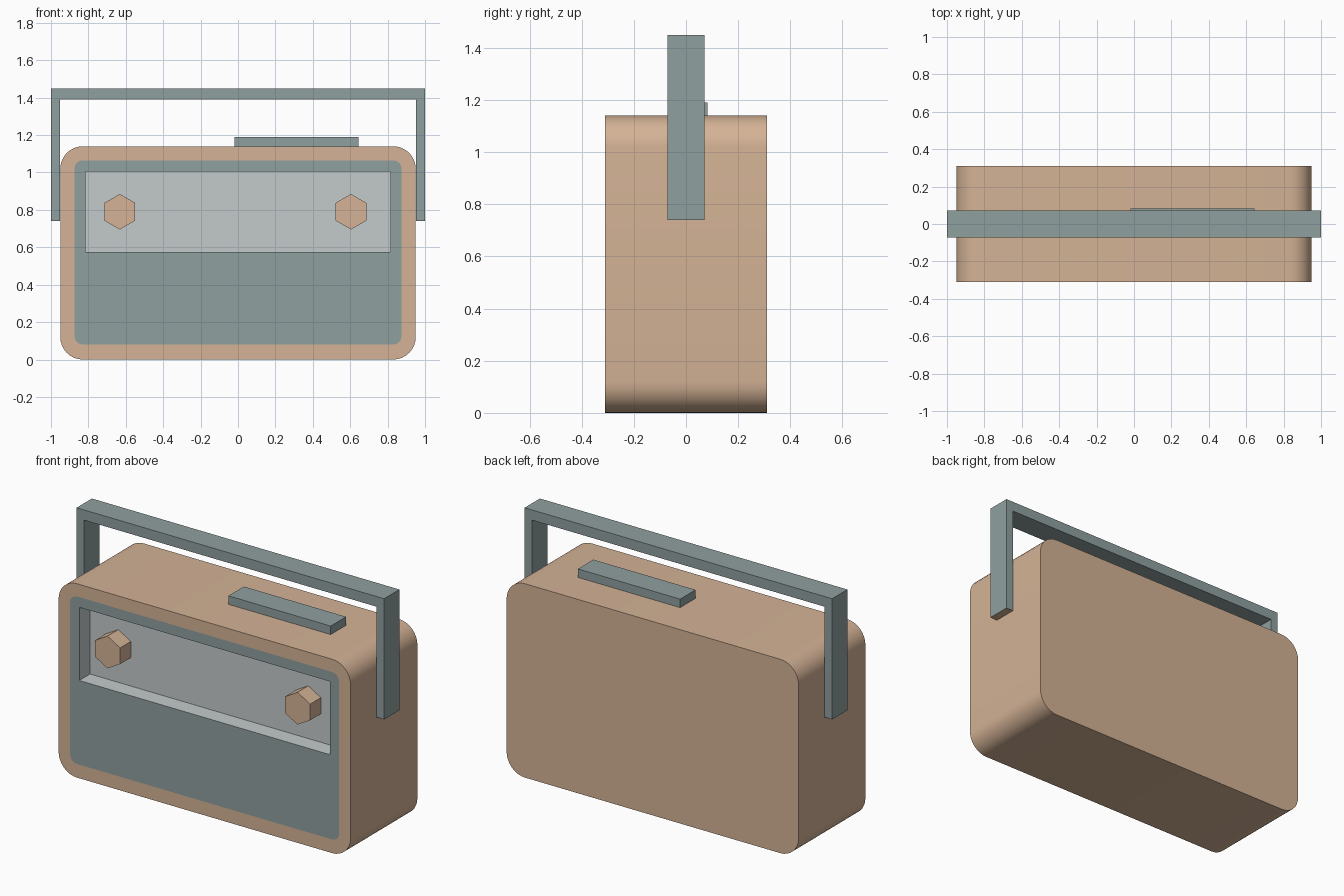
import bpy, bmesh
from math import sin, cos, pi, radians

if "Cube" in bpy.data.objects:
    bpy.data.objects.remove(bpy.data.objects["Cube"])


def material(name, rgb):
    m = bpy.data.materials.new(name)
    m.diffuse_color = (*rgb, 1)
    m.use_nodes = True
    m.node_tree.nodes["Principled BSDF"].inputs["Base Color"].default_value = m.diffuse_color
    return m


TAN = material("tan", (0.66, 0.45, 0.305))
GREY = material("grey_green", (0.28, 0.35, 0.35))
PALE = material("pale_grey", (0.55, 0.59, 0.60))


def rounded_rect(x0, x1, z0, z1, r=0, n=8):
    if r == 0:
        return [(x0, z0), (x1, z0), (x1, z1), (x0, z1)]
    pts = []
    corners = [(x1 - r, z1 - r), (x0 + r, z1 - r), (x0 + r, z0 + r), (x1 - r, z0 + r)]
    for q, (cx, cz) in enumerate(corners):
        for i in range(n + 1):
            a = (q + i / n) * pi / 2
            pts.append((cx + r * cos(a), cz + r * sin(a)))
    return pts


def prism(name, points, y0, y1, *mats):
    """Extrude an x-z outline from y0 to y1."""
    bm = bmesh.new()
    face = bm.faces.new([bm.verts.new((x, y0, z)) for x, z in points])
    new = bmesh.ops.extrude_face_region(bm, geom=[face], use_keep_orig=True)["geom"]
    for v in new:
        if isinstance(v, bmesh.types.BMVert):
            v.co.y = y1
    bmesh.ops.recalc_face_normals(bm, faces=bm.faces)
    mesh = bpy.data.meshes.new(name)
    bm.to_mesh(mesh)
    bm.free()
    ob = bpy.data.objects.new(name, mesh)
    bpy.context.collection.objects.link(ob)
    for m in mats:
        mesh.materials.append(m)
    return ob


def activate(ob):
    bpy.ops.object.select_all(action='DESELECT')
    ob.select_set(True)
    bpy.context.view_layer.objects.active = ob


def carve(ob, points, y0, y1):
    cutter = prism("cutter", points, y0, y1)
    cutter.hide_render = True
    mod = ob.modifiers.new("carve", 'BOOLEAN')
    mod.operation = 'DIFFERENCE'
    mod.solver = 'EXACT'
    mod.object = cutter
    activate(ob)
    bpy.ops.object.modifier_apply(modifier=mod.name)
    bpy.data.objects.remove(cutter)


def smooth(ob):
    activate(ob)
    bpy.ops.object.shade_smooth_by_angle(angle=radians(30))


FRONT = -0.31

# Rounded case with a pocket for the front panel
case = prism("case", rounded_rect(-0.95, 0.95, 0, 1.14, 0.12), FRONT, 0.31, TAN)
panel_shape = rounded_rect(-0.875, 0.875, 0.08, 1.065, 0.045, 4)
carve(case, panel_shape, FRONT - 0.1, FRONT + 0.15)
smooth(case)

# Flush front panel with a pale sunken dial window
panel = prism("front_panel", panel_shape, FRONT, FRONT + 0.15, GREY, PALE)
carve(panel, rounded_rect(-0.815, 0.815, 0.575, 1.005), FRONT - 0.1, FRONT + 0.1)
for p in panel.data.polygons:
    c = p.center
    in_window = abs(c.x) < 0.82 and 0.57 < c.z < 1.01
    p.material_index = int(in_window and FRONT + 0.01 < c.y < FRONT + 0.12)
smooth(panel)

# Hexagonal knobs standing in the window
for side, x in (("left", -0.632), ("right", 0.604)):
    hexagon = [(x + 0.095 * sin(i * pi / 3), 0.79 + 0.095 * cos(i * pi / 3)) for i in range(6)]
    prism(side + "_knob", hexagon, FRONT, FRONT + 0.1, TAN)

# Carrying handle, with tan leg ends
handle = prism("handle", [(-1, 0.74), (-0.952, 0.74), (-0.952, 1.39), (0.952, 1.39),
                          (0.952, 0.74), (1, 0.74), (1, 1.45), (-1, 1.45)],
               -0.071, 0.071, GREY, TAN)
for p in handle.data.polygons:
    p.material_index = int(p.center.z < 0.75)

# Push button on top
prism("top_button", rounded_rect(-0.02, 0.645, 1.14, 1.19), -0.06, 0.083, GREY)
